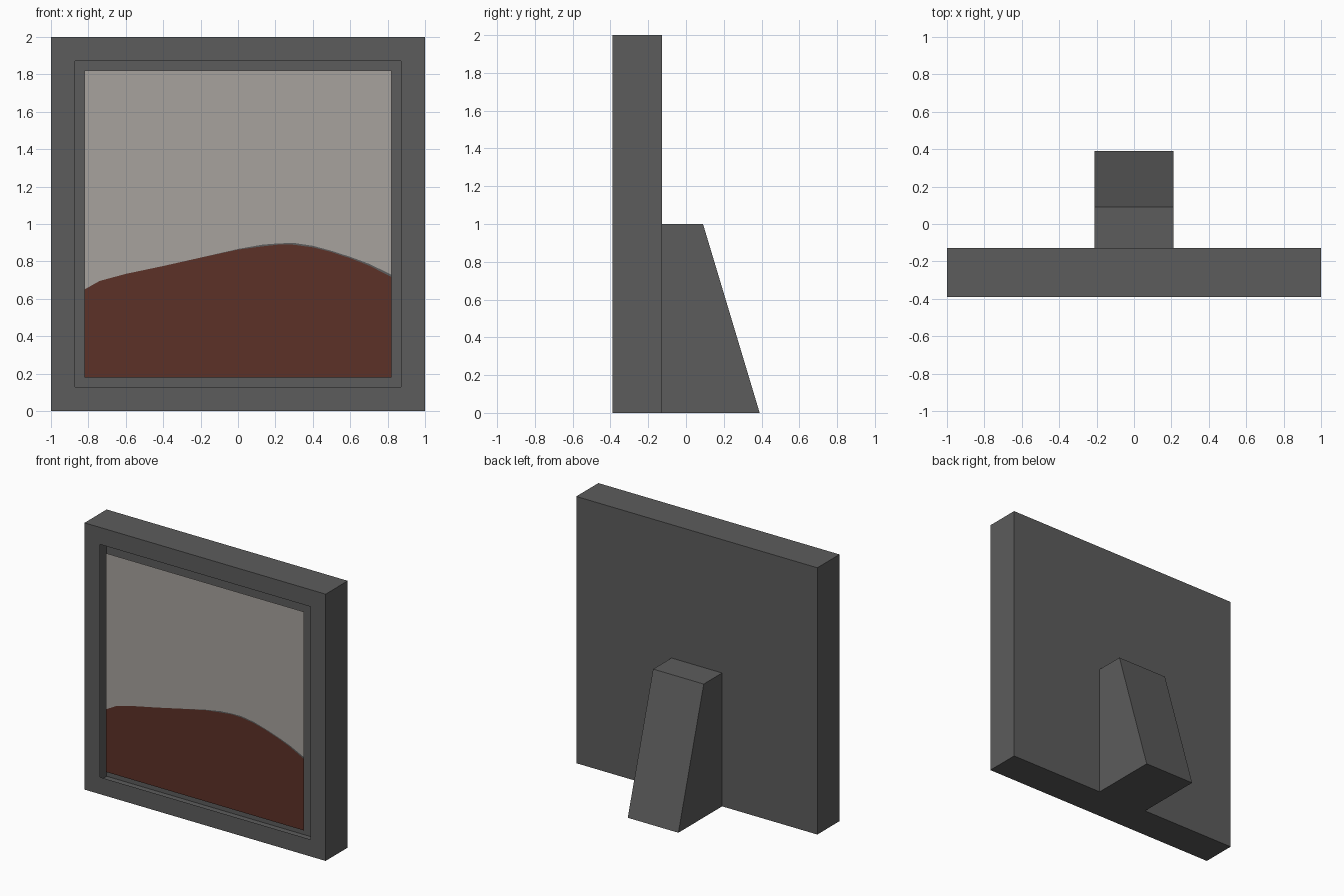
import bpy, bmesh

if "Cube" in bpy.data.objects:
    bpy.data.objects.remove(bpy.data.objects["Cube"])


def material(name, rgb):
    m = bpy.data.materials.new(name)
    m.diffuse_color = (*rgb, 1.0)
    m.use_nodes = True
    m.node_tree.nodes["Principled BSDF"].inputs["Base Color"].default_value = m.diffuse_color
    return m


def finish(name, bm, mats):
    mesh = bpy.data.meshes.new(name)
    bm.to_mesh(mesh)
    bm.free()
    for m in mats:
        mesh.materials.append(m)
    obj = bpy.data.objects.new(name, mesh)
    bpy.context.collection.objects.link(obj)
    return obj


GREY = material("charcoal grey", (0.107, 0.107, 0.107))
WALL = material("pale warm grey", (0.386, 0.361, 0.337))
RUST = material("dark rust brown", (0.107, 0.0307, 0.0203))

FRONT, BACK, REAR = -0.39, -0.128, 0.39
BORDER = 0.18


def prism(profile, half_width):
    """Extrude a (y, z) profile along x."""
    bm = bmesh.new()
    face = bm.faces.new([bm.verts.new((-half_width, y, z)) for y, z in profile])
    ext = bmesh.ops.extrude_face_region(bm, geom=[face], use_keep_orig=True)
    moved = [v for v in ext["geom"] if isinstance(v, bmesh.types.BMVert)]
    bmesh.ops.translate(bm, verts=moved, vec=(2 * half_width, 0, 0))
    bmesh.ops.recalc_face_normals(bm, faces=bm.faces[:])
    return bm


# Frame: thick slab with the picture opening cut out of its front face
bm = prism([(FRONT, 0), (BACK, 0), (BACK, 2), (FRONT, 2)], 1.0)
bm.normal_update()
front = min(bm.faces, key=lambda f: f.calc_center_median().y)
bmesh.ops.inset_region(bm, faces=[front], thickness=BORDER)
bmesh.ops.delete(bm, geom=[front], context='FACES_ONLY')
finish("frame", bm, [GREY])

# Picture: flush with the frame, a dark hill under a pale sky
# Each entry is x, hill height, thickness of the grey rim on the hill
ridge = [(-0.82, 0.65, 0), (-0.74, 0.695, 0), (-0.6, 0.733, 0), (-0.4, 0.775, 0),
         (-0.2, 0.82, 0), (0.0, 0.863, 0.003), (0.13, 0.88, 0.009), (0.22, 0.89, 0.006),
         (0.3, 0.889, 0.009), (0.4, 0.875, 0.008), (0.5, 0.85, 0.006), (0.6, 0.817, 0.007),
         (0.7, 0.778, 0.009), (0.82, 0.717, 0.012)]
bm = bmesh.new()
columns = []
for x, h, rim in ridge:
    low, hill, sky, top = (bm.verts.new((x, FRONT, z))
                           for z in (BORDER, h, h + rim + 0.0005, 2 - BORDER))
    columns.append((low, hill, sky, top))
for a, b in zip(columns, columns[1:]):
    for row, mat in enumerate((0, 1, 2)):
        f = bm.faces.new((a[row], b[row], b[row + 1], a[row + 1]))
        f.material_index = mat
finish("picture", bm, [RUST, GREY, WALL])

# Stand: sloped wedge supporting the back
finish("back_stand", prism([(BACK, 0), (REAR, 0), (0.09, 1), (BACK, 1)], 0.21), [GREY])
